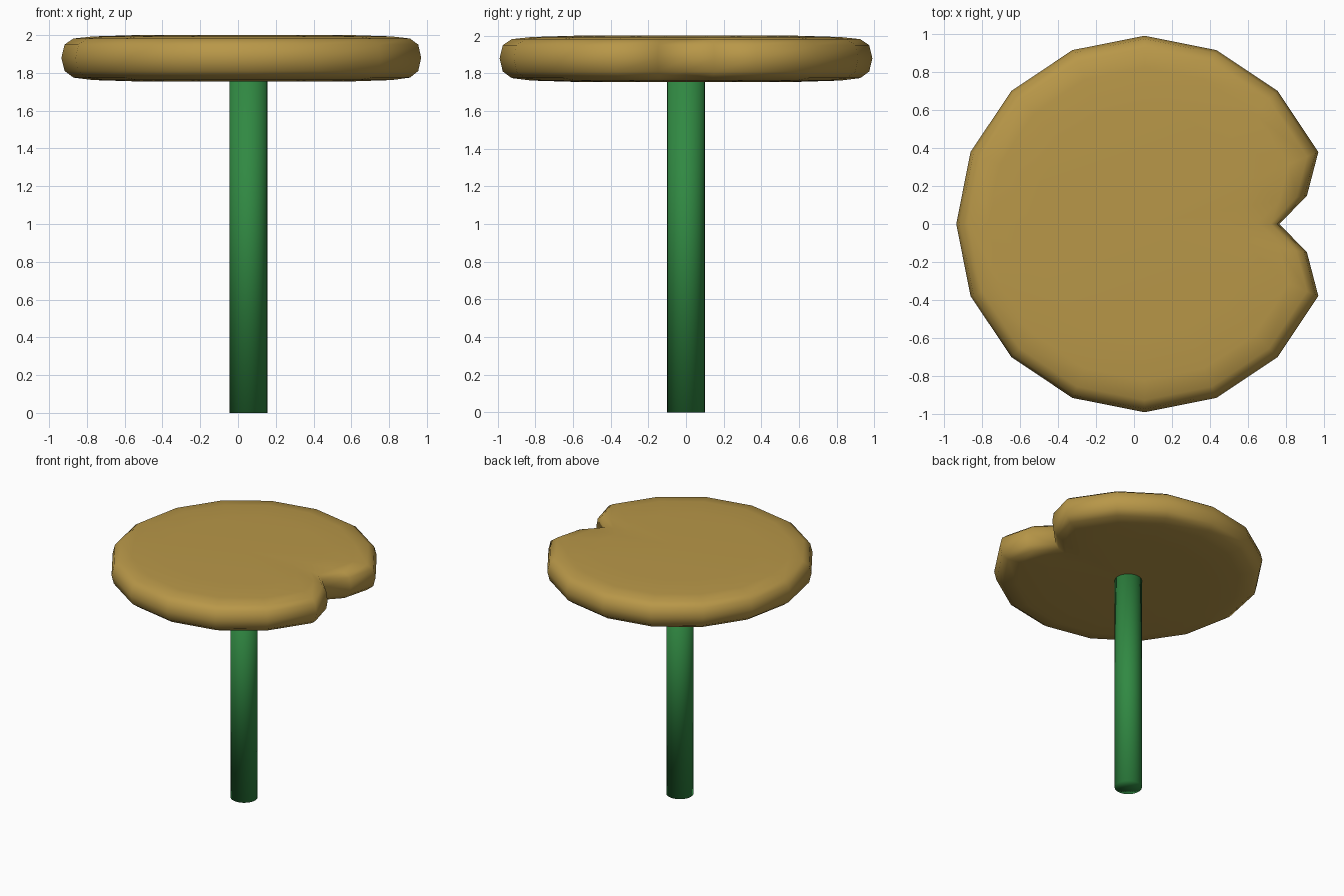
import bpy
import bmesh
from math import cos, sin, pi

cube = bpy.data.objects.get("Cube")
if cube:
    bpy.data.objects.remove(cube, do_unlink=True)

CX = 0.055  # stem axis


def material(name, rgb):
    m = bpy.data.materials.new(name)
    m.use_nodes = True
    m.diffuse_color = (*rgb, 1)
    m.node_tree.nodes["Principled BSDF"].inputs["Base Color"].default_value = (*rgb, 1)
    return m


def loft(name, outline, rings, mat):
    """Stack scaled copies of an outline (scale, z) and cap both ends."""
    bm = bmesh.new()
    loops = [[bm.verts.new((CX + x * s, y * s, z)) for x, y in outline] for s, z in rings]
    n = len(outline)
    for a, b in zip(loops, loops[1:]):
        for i in range(n):
            j = (i + 1) % n
            bm.faces.new((a[i], a[j], b[j], b[i]))
    for loop, z in ((loops[0], rings[0][1]), (loops[-1], rings[-1][1])):
        centre = bm.verts.new((CX, 0, z))
        for i in range(n):
            bm.faces.new((loop[i], loop[(i + 1) % n], centre))
    bmesh.ops.recalc_face_normals(bm, faces=bm.faces)
    mesh = bpy.data.meshes.new(name)
    bm.to_mesh(mesh)
    bm.free()
    mesh.materials.append(mat)
    mesh.shade_smooth()
    obj = bpy.data.objects.new(name, mesh)
    bpy.context.collection.objects.link(obj)
    return obj


def circle(radius, sides):
    return [(radius * cos(2 * pi * i / sides), radius * sin(2 * pi * i / sides))
            for i in range(sides)]


tan = material("pad tan", (0.48, 0.31, 0.065))
green = material("stem green", (0.03, 0.25, 0.055))

# Round pad with a V notch on its left side
pad_outline = [(0.71, 0), (0.855, 0.15)] + circle(0.99, 16)[1:] + [(0.855, -0.15)]
pad_rings = [(0.6, 1.755), (0.83, 1.762), (0.935, 1.775), (0.983, 1.81), (1, 1.88),
             (0.983, 1.95), (0.935, 1.982), (0.83, 1.993), (0.6, 2.0)]
loft("pad", pad_outline, pad_rings, tan)

# Straight stem
loft("stem", circle(0.1, 32), [(1, 0), (1, 1.8)], green)
